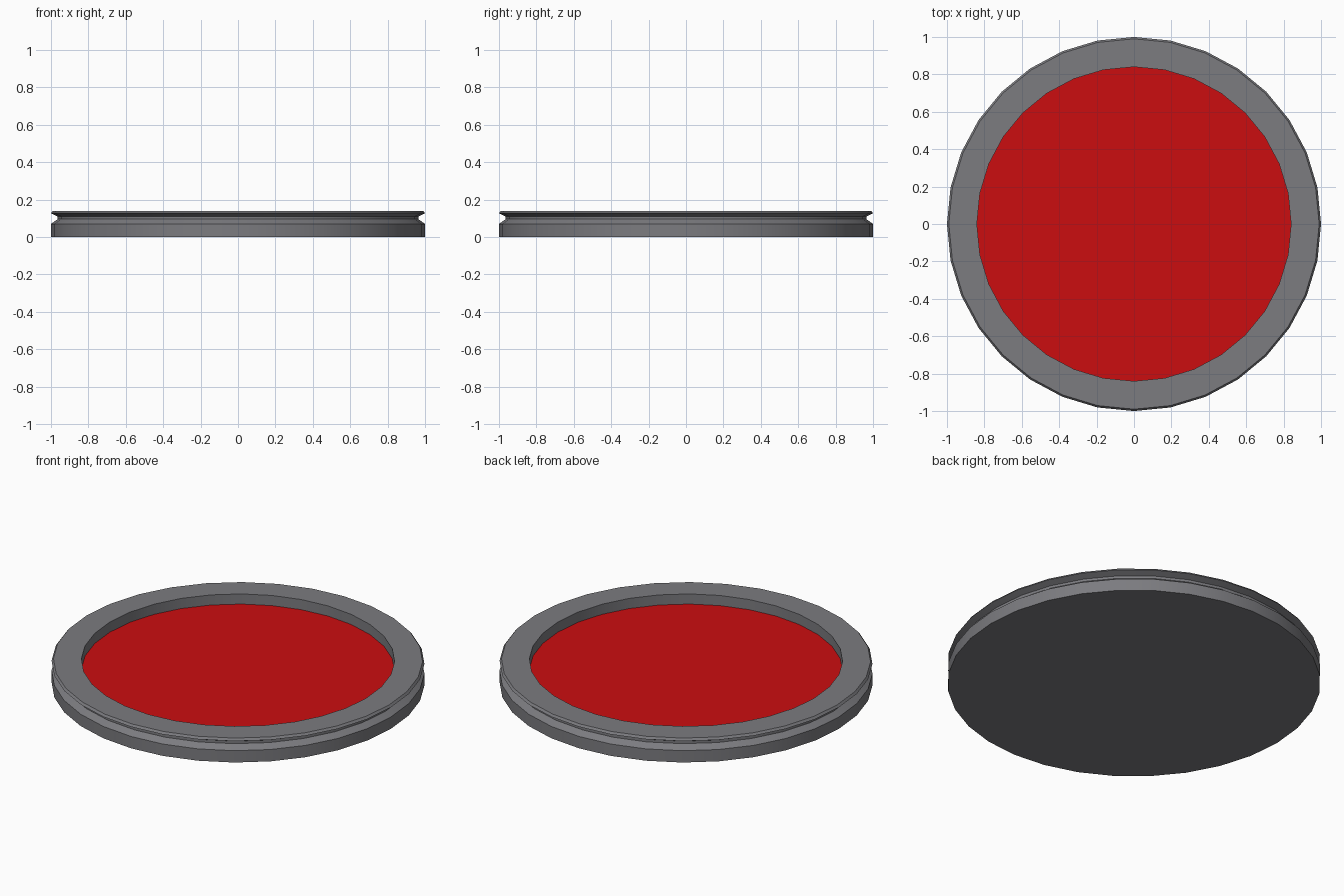
import bpy, bmesh, math

if "Cube" in bpy.data.objects:
    bpy.data.objects.remove(bpy.data.objects["Cube"])

SIDES = 32

def material(name, rgb):
    m = bpy.data.materials.new(name)
    m.diffuse_color = (*rgb, 1)
    m.use_nodes = True
    m.node_tree.nodes["Principled BSDF"].inputs["Base Color"].default_value = m.diffuse_color
    return m

grey = material("grey metal", (0.2, 0.2, 0.215))
red = material("red", (0.6, 0.004, 0.005))

# Half section from bottom edge, up the grooved side, over the rim, down to the floor
profile = [(1.0, 0), (1.0, 0.07), (0.965, 0.095), (0.965, 0.11),
           (1.0, 0.127), (0.99, 0.14), (0.84, 0.14), (0.84, 0.08)]

bm = bmesh.new()
rings = [[bm.verts.new((r * math.cos(2 * math.pi * i / SIDES),
                        r * math.sin(2 * math.pi * i / SIDES), z))
          for i in range(SIDES)] for r, z in profile]
for a, b in zip(rings, rings[1:]):
    for i in range(SIDES):
        j = (i + 1) % SIDES
        bm.faces.new((a[i], a[j], b[j], b[i]))
# Base and red recessed floor
bm.faces.new(rings[0][::-1])
bm.faces.new(rings[-1]).material_index = 1

mesh = bpy.data.meshes.new("button_disc")
bm.to_mesh(mesh)
bm.free()
mesh.materials.append(grey)
mesh.materials.append(red)
disc = bpy.data.objects.new("button_disc", mesh)
bpy.context.collection.objects.link(disc)
bpy.context.view_layer.objects.active = disc
disc.select_set(True)
bpy.ops.object.shade_smooth_by_angle(angle=math.radians(50))
